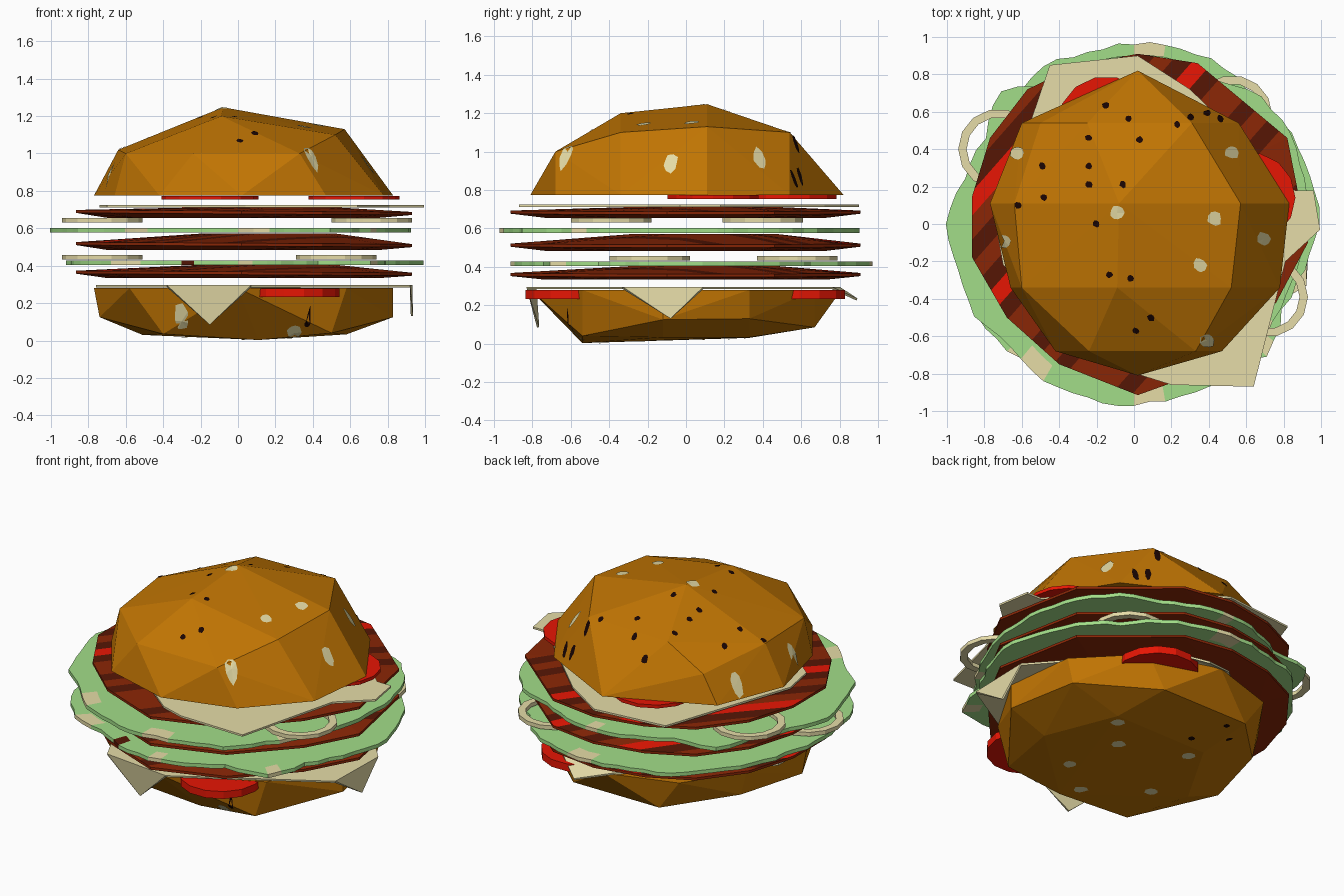
import bpy, bmesh, math, random
from mathutils import Vector
from mathutils.bvhtree import BVHTree

if "Cube" in bpy.data.objects:
    bpy.data.objects.remove(bpy.data.objects["Cube"])

random.seed(4)

def lin(c):
    c /= 255
    return c / 12.92 if c < 0.04 else ((c + 0.055) / 1.055) ** 2.4

def material(name, *rgb):
    m = bpy.data.materials.new(name)
    m.diffuse_color = [lin(c) for c in rgb] + [1]
    m.use_nodes = True
    m.node_tree.nodes["Principled BSDF"].inputs["Base Color"].default_value = m.diffuse_color
    return m

BUN = material("toasted bun", 193, 117, 3)
SEED = material("pale seed", 230, 220, 166)
CHAR = material("char black", 24, 4, 2)
MEAT = material("patty brown", 138, 38, 6)
DARK = material("dark sear", 86, 22, 5)
RED = material("tomato red", 232, 22, 4)
GREEN = material("lettuce green", 162, 222, 136)
CHEESE = material("pale cheese", 230, 220, 168)

def finish(name, bm, *mats):
    bmesh.ops.recalc_face_normals(bm, faces=bm.faces)
    me = bpy.data.meshes.new(name)
    bm.to_mesh(me)
    bm.free()
    for m in mats:
        me.materials.append(m)
    ob = bpy.data.objects.new(name, me)
    bpy.context.collection.objects.link(ob)
    return ob

def hull(points):
    bm = bmesh.new()
    for p in points:
        bm.verts.new(p)
    bmesh.ops.convex_hull(bm, input=bm.verts)
    bmesh.ops.delete(bm, geom=[v for v in bm.verts if not v.link_faces], context='VERTS')
    return bm

def loft(name, rings, mats, closed=False, rule=None):
    """Skin between equal-length rings; caps the ends, or joins last to first."""
    bm = bmesh.new()
    vs = [[bm.verts.new(p) for p in r] for r in rings]
    n, k = len(vs[0]), len(vs)
    for r in range(k if closed else k - 1):
        a, b = vs[r], vs[(r + 1) % k]
        for i in range(n):
            f = bm.faces.new((a[i], a[(i + 1) % n], b[(i + 1) % n], b[i]))
            if rule:
                f.material_index = rule(i)
    if not closed:
        bm.faces.new(vs[0])
        bm.faces.new(vs[-1])
    return finish(name, bm, *mats)

def circle(x, y, z, r, n=14):
    return [(x + r * math.cos(math.tau * i / n), y + r * math.sin(math.tau * i / n), z)
            for i in range(n)]

# Seeds: thin plates draped on the bun by vertical rays
def scatter(name, tree, spots, size, mat, up):
    bm = bmesh.new()

    def drape(x, y):
        loc, nor, _, _ = tree.ray_cast(Vector((x, y, 3 * up)), Vector((0, 0, -up)))
        return bm.verts.new(loc + nor * 0.004) if loc else None

    for x, y in spots:
        mid, ring, tilt = drape(x, y), [], random.uniform(0, 1)
        for i in range(9):
            a = math.tau * i / 9
            r = size * random.uniform(0.82, 1.12) * (1 + 0.15 * math.cos(2 * a + tilt))
            ring.append(drape(x + 0.85 * r * math.cos(a), y + r * math.sin(a)))
        for a, b in zip(ring, ring[1:] + ring[:1]):
            if mid and a and b:
                bm.faces.new((mid, a, b) if up > 0 else (mid, b, a))
    finish(name, bm, mat)

# Buns: slices at constant y, each a list of (x, z)
def bun(name, front, slices, back, pale, dark, up):
    pts = [front, back] + [(x, y, z) for y, row in slices.items() for x, z in row]
    bm = hull(pts)
    tree = BVHTree.FromBMesh(bm)
    finish(name, bm, BUN)
    scatter(name + "_pale_seeds", tree, pale, 0.041, SEED, up)
    scatter(name + "_dark_seeds", tree, dark, 0.02, CHAR, up)

T = 0.775
bun("top_bun", (0.02, -0.81, T), {
    -0.68: [(-0.42, T), (0.47, T), (-0.24, 1.0), (0.33, 1.0)],
    -0.34: [(-0.66, T), (0.78, T), (-0.6, 1.0), (-0.09, 1.2), (0.52, 1.1)],
    0.11: [(-0.77, T), (0.83, T), (-0.64, 1.02), (-0.08, 1.247), (0.57, 1.13)],
    0.54: [(-0.6, T), (0.56, T), (-0.5, 0.95), (-0.25, 1.09), (0.31, 1.1)]},
    (0.02, 0.82, T),
    [(-0.62, 0.38), (-0.69, -0.09), (-0.09, 0.06), (0.43, 0.03), (0.52, 0.38), (0.69, -0.08),
     (0.35, -0.22), (0.39, -0.62)],
    [(-0.15, 0.63), (0.23, 0.53), (-0.03, 0.56), (0.03, 0.45), (-0.24, 0.46), (-0.24, 0.31),
     (-0.49, 0.31), (-0.24, 0.21), (-0.06, 0.21), (-0.48, 0.14), (-0.2, 0), (0.3, 0.57), (0.39, 0.59),
     (0.46, 0.56), (-0.62, 0.1), (-0.13, -0.27), (-0.02, -0.29), (0.09, -0.5), (0.01, -0.57)], 1)

B = 0.28
bun("bottom_bun", (0.0, -0.81, B), {
    -0.54: [(-0.58, B), (0.58, B), (-0.4, 0.035), (0.11, 0.003), (0.5, 0.04)],
    -0.12: [(-0.77, B), (0.83, B), (-0.74, 0.125), (0.83, 0.125), (-0.51, 0.03), (0.58, 0.033)],
    0.33: [(-0.66, B), (0.78, B), (-0.62, 0.13), (0.74, 0.13), (-0.25, 0.03), (0.4, 0.033)],
    0.67: [(-0.42, B), (0.45, B), (-0.28, 0.085), (0.33, 0.085)]},
    (0.02, 0.81, B),
    [(-0.3, -0.61), (0.3, -0.56), (0.36, 0.28), (0.2, 0.1), (-0.2, 0.25), (0.28, -0.25), (-0.3, -0.2),
     (0.05, -0.42)],
    [(0.37, -0.6), (-0.1, 0.4), (-0.3, 0.5), (-0.2, 0.6)], -1)

# Patties: faceted lens; the upper side is cut into stripes with a few sear marks
RIM = [(0.93, -0.1), (0.86, 0.2), (0.82, 0.46), (0.34, 0.86), (0.02, 0.91), (-0.3, 0.85), (-0.57, 0.72),
       (-0.77, 0.46), (-0.865, 0.15), (-0.865, -0.18), (-0.68, -0.5), (-0.4, -0.75), (0.02, -0.915),
       (0.45, -0.76), (0.76, -0.42)]

def patty(name, low, rim, high):
    pts = [(x, y, rim + s * 0.008 - x * 0.006) for x, y in RIM for s in (-1, 1)]
    pts += [(x * 0.8, y * 0.8, low) for x, y in RIM[::2]]
    pts += [(x * 0.4 + 0.15, y * 0.4 + 0.1, high) for x, y in RIM[::2]]
    bm = hull(pts)
    n, step = Vector((0.75, -0.66, 0)), 0.085
    for i in range(-11, 12):
        bmesh.ops.bisect_plane(bm, geom=bm.verts[:] + bm.edges[:] + bm.faces[:],
                               plane_co=n * i * step, plane_no=n)
    bm.normal_update()
    for f in bm.faces:
        k = math.floor(f.calc_center_median().dot(n) / step)
        if f.normal.z > 0.3:
            f.material_index = 2 if k in (-4, -9) else 1 if k in (-10, -7, -5, -3, 0, 2, 6) else 0
    finish(name, bm, MEAT, DARK, RED)

patty("bottom_patty", 0.333, 0.36, 0.405)
patty("middle_patty", 0.483, 0.513, 0.572)
patty("top_patty", 0.655, 0.685, 0.712)

# Lettuce: flat leaf with a ruffled rim and small pale or dark patches on it
RADII = [0.93, 0.95, 0.98, 0.97, 0.89, 0.91, 0.92, 0.89, 0.87, 1.02, 0.93, 0.95,
         1.01, 0.98, 0.99, 0.94, 0.98, 0.98, 0.98, 0.96, 0.99, 0.94, 0.92, 0.91]

def lettuce(name, z, turn, pale, dark):
    outer, inner = [], []
    for i in range(72):
        k, t = divmod(i / 3, 1)
        r = RADII[int(k)] * (1 - t) + RADII[(int(k) + 1) % 24] * t
        r += random.uniform(-0.012, 0.008) - 0.01
        a = math.tau * i / 72 + turn
        outer.append((r * math.cos(a), r * math.sin(a)))
        inner.append((0.9 * r * math.cos(a), 0.9 * r * math.sin(a)))
    rings = [[(x, y, h) for x, y in src] for src, h in
             ((inner, z), (outer, z), (outer, z + 0.024), (inner, z + 0.024))]
    loft(name, rings, (GREEN, SEED, DARK),
         rule=lambda i: 2 if i in dark else 1 if i in pale else 0)

lettuce("upper_lettuce", 0.577, 0, (46, 47, 54, 55, 17, 64), ())
lettuce("lower_lettuce", 0.403, math.pi, (9, 10, 18, 52, 53, 27), (14,))

# Onion rings
def onion(name, x, y, z):
    loft(name, [circle(x, y, h, r) for r, h in
                ((0.215, z), (0.215, z + 0.025), (0.17, z + 0.025), (0.17, z))], (CHEESE,), closed=True)

for i, p in enumerate([(-0.725, 0.4, 0.63), (0.715, -0.39, 0.63), (0.525, 0.58, 0.432), (-0.725, -0.19, 0.432)]):
    onion(f"onion_ring_{i + 1}", *p)

# Tomato slices
for i, (x, y, r, z0, z1) in enumerate([(-0.15, 0.53, 0.26, 0.753, 0.774), (0.62, 0.14, 0.243, 0.753, 0.774),
                                       (0.3, -0.6, 0.243, 0.232, 0.279), (0.32, 0.59, 0.243, 0.232, 0.279)]):
    loft(f"tomato_slice_{i + 1}", [circle(x, y, z0, r), circle(x, y, z1, r)], (RED,))

# Cheese sheets with drooping corner flaps
def cheese(name, z, outline, flaps):
    bm = bmesh.new()
    vs = [bm.verts.new((x, y, z)) for x, y in outline]
    bm.faces.new(vs)
    for a, tip in flaps:
        bm.faces.new((vs[a + 1], vs[a], bm.verts.new(tip)))
    ob = finish(name, bm, CHEESE)
    mod = ob.modifiers.new("thickness", 'SOLIDIFY')
    mod.thickness, mod.offset = 0.012, 0

cheese("lower_cheese", 0.29,
       [(-0.38, -0.78), (0.07, -0.83), (0.92, -0.33), (0.93, 0.09), (0.34, 0.76), (-0.05, 0.8), (-0.76, 0.15), (-0.76, 0.0)],
       [(0, (-0.15, -0.77, 0.085)), (2, (0.93, -0.08, 0.13)), (4, (0.17, 0.89, 0.23))])
cheese("upper_cheese", 0.718,
       [(-0.45, 0.85), (0.02, 0.9), (0.3, 0.72), (0.86, 0.18), (0.96, 0.18), (0.995, -0.03), (0.81, -0.2),
        (0.64, -0.87), (0.2, -0.86), (0.04, -0.81), (-0.7, -0.22), (-0.74, 0.0)], [])
